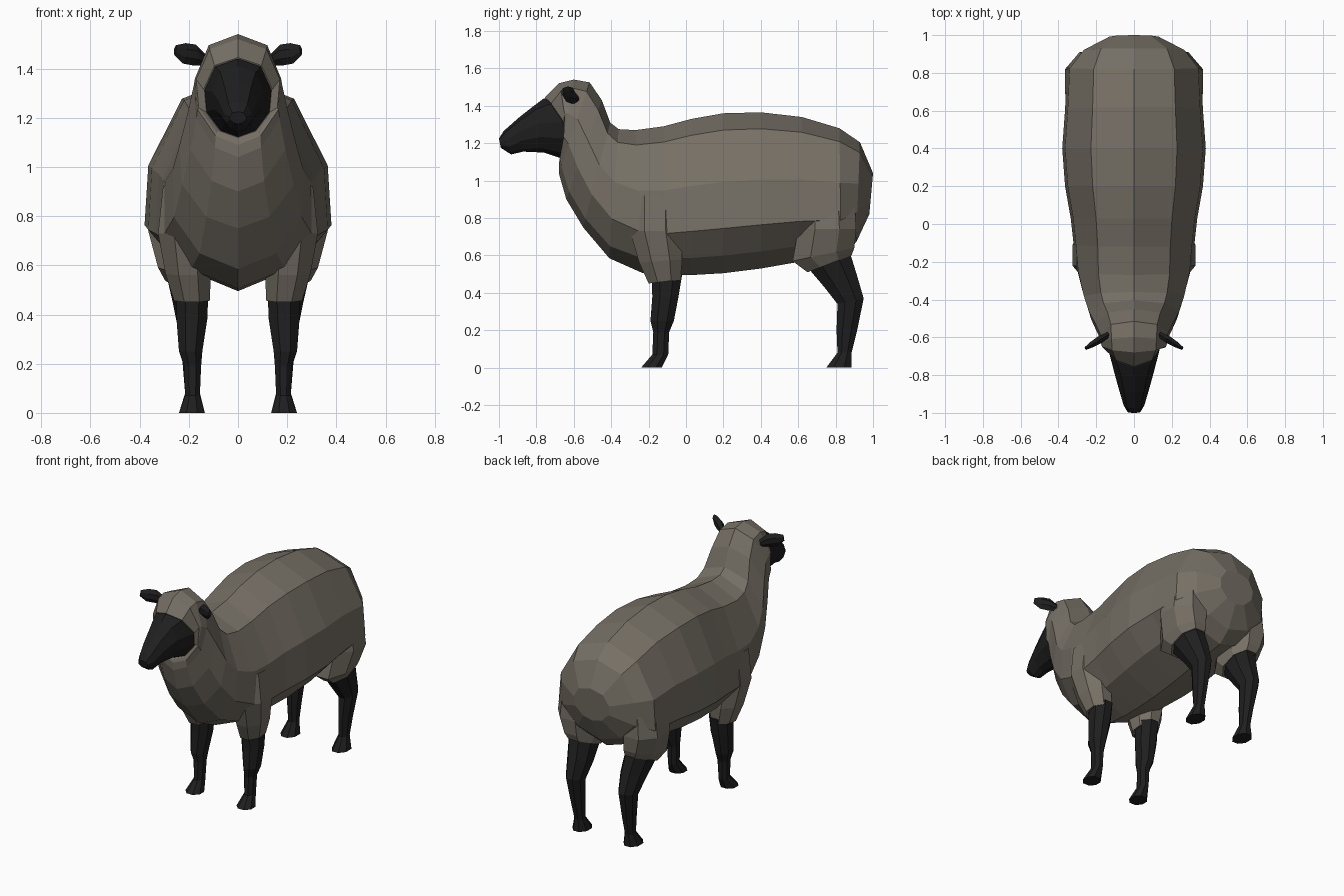
import bpy, bmesh
from mathutils import Vector


def material(name, rgb):
    m = bpy.data.materials.new(name)
    m.diffuse_color = (*rgb, 1)
    return m


WOOL = material("grey brown wool", (0.18, 0.16, 0.13))
SKIN = material("black skin", (0.0135, 0.0135, 0.0135))


def loft(name, rings, mat, mirror=False):
    """Skin a list of closed rings, cap both ends."""
    bm = bmesh.new()
    rows = [[bm.verts.new(p) for p in r] for r in rings]
    n = len(rows[0])
    for a, b in zip(rows, rows[1:]):
        for i in range(n):
            j = (i + 1) % n
            bm.faces.new((a[i], a[j], b[j], b[i]))
    bm.faces.new(rows[0][::-1])
    bm.faces.new(rows[-1])
    bmesh.ops.recalc_face_normals(bm, faces=bm.faces)
    me = bpy.data.meshes.new(name)
    bm.to_mesh(me)
    bm.free()
    me.materials.append(mat)
    ob = bpy.data.objects.new(name, me)
    bpy.context.collection.objects.link(ob)
    if mirror:
        ob.modifiers.new("mirror", "MIRROR")
    return ob


# half cross-sections: (width fraction, fraction from top to bottom)
BARREL = [(0, 0), (.60, .105), (.96, .43), (1, .72), (.66, .89), (0, 1)]
ROUND = [(0, 0), (.68, .10), (1, .40), (.94, .68), (.52, .92), (0, 1)]


def section(yt, zt, yb, zb, w, k=0, bow=0):
    """Ring hung between a top and a bottom point; k blends barrel to round."""
    half = []
    for (x0, t0), (x1, t1) in zip(BARREL, ROUND):
        x, t = x0 + (x1 - x0) * k, t0 + (t1 - t0) * k
        half.append((x * w, yt + (yb - yt) * t + bow * 4 * t * (1 - t),
                     zt + (zb - zt) * t))
    return half + [(-x, y, z) for x, y, z in half[-2:0:-1]]


# fleece: rump, barrel, chest, neck and hood in one skin
fleece = [
    (1.0, 1.04, .98, .82, .13, 1), (.93, 1.205, .91, .67, .27, .6),
    (.82, 1.28, .83, .60, .355), (.62, 1.34, .60, .565, .365),
    (.40, 1.365, .40, .53, .38), (.20, 1.36, .20, .505, .365),
    (.03, 1.33, .03, .495, .335), (-.12, 1.29, -.10, .495, .32),
    (-.27, 1.27, -.23, .505, .305, .2), (-.36, 1.275, -.41, .585, .27, .6),
    (-.405, 1.31, -.55, .75, .24, .9), (-.45, 1.43, -.64, .90, .205, 1),
    (-.515, 1.525, -.68, 1.04, .18, 1), (-.60, 1.54, -.68, 1.09, .175, 1),
    (-.68, 1.52, -.675, 1.11, .17, 1, .03), (-.755, 1.445, -.67, 1.12, .14, 1, .07),
]
loft("fleece", [section(*r) for r in fleece], WOOL)

# face and muzzle
face = [
    (-.70, 1.44, -.63, 1.13, .13, 1, .07), (-.76, 1.44, -.675, 1.122, .136, 1, .065),
    (-.80, 1.41, -.76, 1.15, .105, 1), (-.89, 1.34, -.87, 1.155, .078, 1),
    (-.975, 1.265, -.935, 1.14, .055, 1), (-1.0, 1.225, -.99, 1.175, .034, 1),
]
loft("face", [section(*r) for r in face], SKIN)

# ears: thin leaf shapes swept outward and forward
along = Vector((.115, -.07, .03)).normalized()
thin = Vector((.07, .115, 0)).normalized()
tall = Vector((-.15, .08, 1)).normalized()
ear = []
for d, h, t, z in [(0, .022, .014, 1.435), (.05, .043, .02, 1.455),
                   (.10, .042, .016, 1.462), (.145, .02, .008, 1.475)]:
    c = Vector((.135, -.585, z)) + Vector((along.x, along.y, 0)) * d
    ear.append([c + tall * h * a + thin * t * b
                for a, b in [(1, 0), (.4, 1), (-.4, 1), (-1, 0), (-.4, -1), (.4, -1)]])
loft("ears", ear, SKIN, mirror=True)

OCT = [(1, .42), (.42, 1), (-.42, 1), (-1, .42), (-1, -.42), (-.42, -1), (.42, -1), (1, -.42)]


def leg_ring(yf, zf, yb, zb, x0, x1):
    """Octagon between a front and a rear point, x0 inner and x1 outer."""
    return [((x0 + x1) / 2 + a * (x1 - x0) / 2,
             (yf + yb) / 2 + b * (yb - yf) / 2,
             (zf + zb) / 2 + b * (zb - zf) / 2) for a, b in OCT]


def leg_part(name, rings, mat):
    loft(name, [leg_ring(*r) for r in rings], mat, mirror=True)


# woolly upper legs
leg_part("front_shoulders", [
    (-.30, .92, -.03, .92, .10, .305), (-.30, .73, -.03, .73, .10, .325),
    (-.25, .56, -.02, .58, .11, .295), (-.20, .45, -.03, .47, .115, .26)], WOOL)
leg_part("hind_thighs", [
    (.60, .90, .90, .90, .10, .345), (.60, .74, .91, .74, .10, .365),
    (.57, .57, .90, .64, .11, .325), (.65, .51, .885, .60, .12, .295)], WOOL)

# bare lower legs with hooves
leg_part("front_legs", [
    (-.185, .50, -.02, .50, .12, .25), (-.18, .38, -.04, .38, .125, .25),
    (-.19, .25, -.065, .25, .145, .24), (-.175, .19, -.09, .19, .15, .22),
    (-.18, .07, -.095, .07, .155, .215), (-.24, 0, -.13, 0, .135, .24)], SKIN)
leg_part("hind_legs", [
    (.655, .53, .875, .62, .125, .29), (.74, .43, .915, .49, .125, .265),
    (.81, .34, .95, .37, .14, .245), (.805, .20, .915, .20, .15, .225),
    (.81, .08, .885, .08, .155, .215), (.75, 0, .885, 0, .135, .24)], SKIN)
